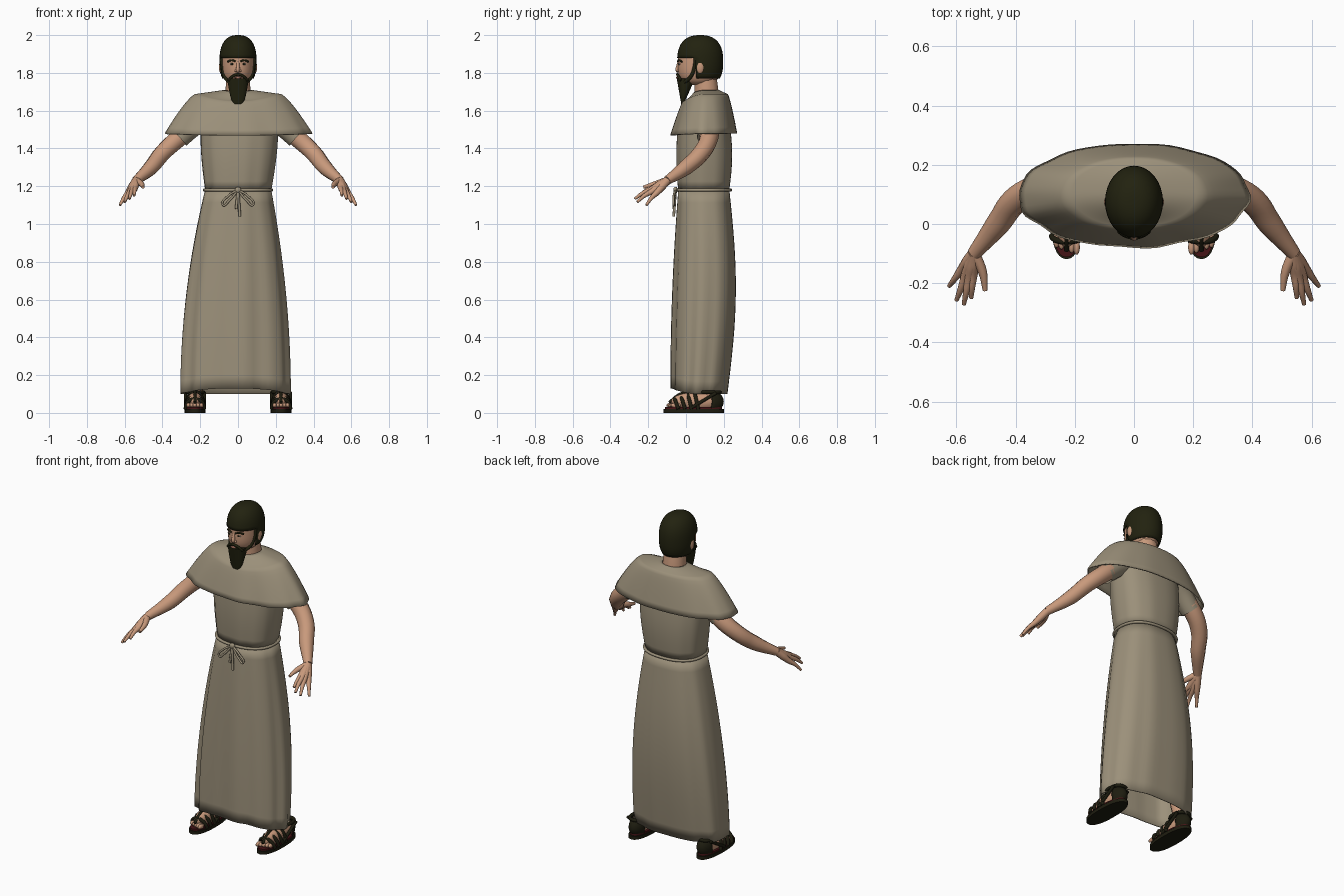
import bpy, bmesh
from math import sin, cos, pi, radians
from mathutils import Vector

if "Cube" in bpy.data.objects:
    bpy.data.objects.remove(bpy.data.objects["Cube"], do_unlink=True)


def material(name, red, green, blue):
    mat = bpy.data.materials.new(name)
    mat.use_nodes = True
    mat.diffuse_color = (red, green, blue, 1)
    shader = mat.node_tree.nodes["Principled BSDF"]
    shader.inputs["Base Color"].default_value = (red, green, blue, 1)
    return mat


CLOTH = material("tan cloth", .33, .28, .195)
SKIN = material("skin", .58, .32, .2)
HAIR = material("dark hair", .016, .016, .005)
LEATHER = material("dark leather", .013, .012, .005)
INSOLE = material("dark red insole", .06, .007, .008)
WHITE = material("eye white", .5, .42, .36)
LIP = material("lip", .4, .17, .12)
WAIST = 1.18
parts = []


def finish(obj, mirror):
    """Register a part and reflect it to the other side when paired."""
    if mirror:
        obj.modifiers.new("other side", 'MIRROR')
    parts.append(obj)
    return obj


def add(name, bm, mat, mirror=False, thickness=0):
    mesh = bpy.data.meshes.new(name)
    bm.to_mesh(mesh)
    bm.free()
    mesh.materials.append(mat)
    obj = bpy.data.objects.new(name, mesh)
    bpy.context.collection.objects.link(obj)
    if thickness:
        solid = obj.modifiers.new("thickness", 'SOLIDIFY')
        solid.thickness, solid.offset = thickness, -1
    return finish(obj, mirror)


def ring(width, front, back, height, front_lift=0, fold=0, centre=0, segments=64, power=.85):
    """Rounded oval cross-section with optional vertical folds."""
    def rounded(value):
        return abs(value) ** power * (1 if value > 0 else -1)

    middle, depth = (front + back) / 2, (back - front) / 2
    points = []
    for i in range(segments):
        angle = 2 * pi * i / segments
        across, along = rounded(cos(angle)), rounded(sin(angle))
        wave = cos(9 * angle + .6) + .6 * cos(14 * angle + 1)
        grow = 1 + fold * wave * (.7 - .3 * along)
        lift = front_lift * min(along, 0) ** 2
        points.append(Vector((centre + width * across * grow,
                              middle + depth * along * grow, height + lift)))
    return points


def shell(name, profile, steps, mat, caps=True, thickness=0, mirror=False):
    """Skin the cross-sections given by profile(t), t from bottom to top."""
    bm = bmesh.new()
    loops = [[bm.verts.new(p) for p in ring(**profile(k / steps))] for k in range(steps + 1)]
    for low, high in zip(loops, loops[1:]):
        for i in range(len(low)):
            j = (i + 1) % len(low)
            bm.faces.new((low[i], low[j], high[j], high[i]))
    if caps:
        bm.faces.new(loops[0][::-1])
        bm.faces.new(loops[-1])
    return add(name, bm, mat, mirror, thickness)


def tube(name, points, radii, mat, mirror=False, closed=False, caps=True):
    """Smooth tube through points; radii is one value or one per point."""
    if not isinstance(radii, list):
        radii = [radii] * len(points)
    curve = bpy.data.curves.new(name, 'CURVE')
    curve.dimensions = '3D'
    curve.bevel_depth, curve.bevel_resolution, curve.resolution_u = 1, 3, 5
    curve.use_fill_caps = caps
    spline = curve.splines.new('BEZIER')
    spline.bezier_points.add(len(points) - 1)
    spline.use_cyclic_u = closed
    for knot, point, radius in zip(spline.bezier_points, points, radii):
        knot.co, knot.radius = point, radius
        knot.handle_left_type = knot.handle_right_type = 'AUTO'
    curve.materials.append(mat)
    obj = bpy.data.objects.new(name, curve)
    bpy.context.collection.objects.link(obj)
    bpy.ops.object.select_all(action='DESELECT')
    obj.select_set(True)
    bpy.context.view_layer.objects.active = obj
    bpy.ops.object.convert(target='MESH')
    return finish(bpy.context.view_layer.objects.active, mirror)


def blob(name, location, size, mat, mirror=False, cut=None, thickness=0, boxy=2):
    """Ellipsoid, squarer in profile when boxy > 2; faces go where cut(centre) holds."""
    bm = bmesh.new()
    bmesh.ops.create_uvsphere(bm, u_segments=32, v_segments=24, radius=1)
    for v in bm.verts:
        v.co /= (v.co.xy.length ** boxy + abs(v.co.z) ** boxy) ** (1 / boxy)
    bmesh.ops.scale(bm, vec=size, verts=bm.verts)
    bmesh.ops.translate(bm, vec=location, verts=bm.verts)
    if cut:
        doomed = [f for f in bm.faces if cut(f.calc_center_median())]
        bmesh.ops.delete(bm, geom=doomed, context='FACES')
    return add(name, bm, mat, mirror, thickness)


# Robe: flared skirt, bodice and sloping cape
def skirt(t):
    flare = 1 - t * t
    return dict(width=.175 + .115 * flare, front=-.04 - .037 * flare,
                back=.23 - .01 * (1 - t) + .04 * sin(pi * t),
                height=.1 + (WAIST - .1) * t, front_lift=.03 * (1 - t),
                fold=.008 + .02 * flare, centre=-.018 * flare)


def bodice(t):
    swell = sin(pi * t)
    return dict(width=.175 + .03 * sin(.6 * pi * t), front=-.04 - .01 * swell,
                back=.23 + .015 * swell, height=WAIST + .37 * t,
                fold=.012 * (1 - t / 2), centre=.008 * t)


def cape(t):
    slope = 1 - max(0, 1 - t / .5) ** 1.3
    return dict(width=.39 - .32 * t, front=-.08 + .125 * t, back=.272 - .1 * t,
                height=1.48 + .185 * slope + .045 * t, front_lift=-.01 - .03 * sin(pi * t),
                fold=.016 * (1 - t) ** 2, power=.96)


shell("robe_skirt", skirt, 16, CLOTH, caps=False, thickness=.006)
shell("robe_bodice", bodice, 8, CLOTH, caps=False, thickness=.006)
shell("shoulder_cape", cape, 16, CLOTH, caps=False, thickness=.008)

# Cord belt with bow and hanging ends
tube("cord_belt", ring(.178, -.046, .237, WAIST, segments=32), .008, CLOTH, closed=True)
knot = Vector((0, -.055, WAIST))
blob("belt_knot", knot, (.017, .012, .017), CLOTH)
for side, name in ((-1, "right"), (1, "left")):
    reach = [(.05, -.03), (.08, -.08), (.05, -.06)]
    bow = [knot + Vector((x * side, -.01, z)) for x, z in reach]
    tube("bow_loop_" + name, [knot, *bow, knot], .006, CLOTH)
    hang = Vector((.01 * side, -.01, -.12 - .02 * side))
    tube("cord_end_" + name, [knot, knot + hang / 2, knot + hang], .007, CLOTH)


# Head, hair cap open around the face, and beard
def outside_hair(c):
    return c.z < 1.77 or (c.z < 1.88 and c.y < .06)


def beard(t):
    return dict(width=.02 + .037 * t ** .5, front=-.025 - .024 * t,
                back=-.012 + .06 * t, height=1.635 + .135 * t)


tube("neck", [(0, .11, 1.64), (0, .108, 1.71), (0, .1, 1.8)], [.07, .066, .06], SKIN)
blob("head", (0, .07, 1.85), (.085, .114, .115), SKIN, boxy=3)
blob("hair", (0, .075, 1.86), (.098, .122, .14), HAIR, cut=outside_hair, thickness=.01, boxy=2.5)
shell("beard", beard, 6, HAIR)
tube("moustache", [(x * .025, -.046 + .005 * x * x, 1.792 - .008 * x * x)
                   for x in range(-2, 3)], .007, HAIR)
blob("lips", (0, -.046, 1.775), (.018, .007, .006), LIP)
tube("nose", [(0, -.038, 1.86), (0, -.043, 1.835), (0, -.046, 1.815), (0, -.038, 1.805)],
     [.007, .009, .011, .008], SKIN)
blob("nostrils", (.011, -.04, 1.812), (.008, .008, .007), SKIN, mirror=True)
blob("eyes", (.031, -.035, 1.847), (.013, .005, .005), WHITE, mirror=True)
blob("irises", (.031, -.039, 1.847), (.006, .003, .005), HAIR, mirror=True)
tube("eyebrows", [(.013, -.043, 1.861), (.034, -.037, 1.867), (.055, -.021, 1.859)],
     .005, HAIR, mirror=True)
blob("ears", (.09, .075, 1.83), (.011, .02, .033), SKIN, mirror=True)
tube("sideburns", [(.084, .05, 1.88), (.08, .045, 1.83), (.07, .025, 1.78), (.045, -.01, 1.75)],
     .01, HAIR, mirror=True)

# Sleeves, arms and hands
wrist = Vector((.54, -.1, 1.23))
tube("sleeves", [(.17, .12, 1.57), (.24, .12, 1.52), (.31, .115, 1.455)],
     [.07, .062, .057], CLOTH, mirror=True, caps=False)
tube("arms", [(.2, .12, 1.55), (.32, .12, 1.45), (.4, .08, 1.375), (.46, 0, 1.3), wrist],
     [.055, .05, .046, .041, .024], SKIN, mirror=True)
index_tip, little_tip = Vector((.55, -.25, 1.15)), Vector((.625, -.21, 1.1))
for i in range(4):
    spread = i / 3
    tip = index_tip.lerp(little_tip, spread)
    tip.y -= .04 * sin(pi * spread)
    joints = [wrist.lerp(tip, step / 4) for step in range(5)]
    joints[3].z += .006
    tube("fingers_" + str(i + 1), joints, [.022, .021, .016, .011, .007], SKIN, mirror=True)
thumb_tip = Vector((.503, -.225, 1.195))
bend = wrist.lerp(thumb_tip, .5) - Vector((.01, 0, 0))
tube("thumbs", [wrist, bend, thumb_tip], [.02, .015, .008], SKIN, mirror=True)

# Feet and strapped sandals
FOOT = .228


def sole(t):
    return dict(width=.055, front=-.118, back=.2, height=.02 * t, centre=FOOT)


def insole(t):
    return dict(width=.05, front=-.112, back=.19, height=.02 + .01 * t, centre=FOOT)


shell("soles", sole, 1, LEATHER, mirror=True)
shell("insoles", insole, 1, INSOLE, mirror=True)
blob("feet", (FOOT, .06, .06), (.044, .14, .05), SKIN, mirror=True)
tube("ankles", [(FOOT, .13, .06), (.215, .12, .15), (.17, .1, .35)], .036, SKIN, mirror=True)
blob("heel_counters", (FOOT, .1, .06), (.052, .1, .07), LEATHER, mirror=True,
     cut=lambda c: c.y < .13 or c.z > .11 or c.z < .02, thickness=.006)
for i in range(5):
    blob("toes_" + str(i + 1), (FOOT - .034 + .017 * i, -.078 + .006 * i, .04),
         (.011, .026, .013), SKIN, mirror=True)
for i in range(4):
    arch = [pi * k / 6 for k in range(7)]
    tube("straps_" + str(i + 1), [(FOOT - .05 * cos(a), .065 - .035 * i - .02 * sin(a),
                                   .02 + (.09 - .012 * i) * sin(a)) for a in arch],
         .01, LEATHER, mirror=True)
tube("instep_straps", [(FOOT, -.09, .055), (FOOT, -.03, .1), (FOOT, .07, .12)],
     .008, LEATHER, mirror=True)
for side, name in ((-1, "inner"), (1, "outer")):
    tube("cross_straps_" + name, [(FOOT + .05 * side, y, .01 + .6 * y) for y in (.03, .09, .16)],
         .009, LEATHER, mirror=True)
tube("ankle_straps", ring(.044, .06, .18, .11, centre=FOOT, segments=12), .01, LEATHER,
     mirror=True, closed=True)

# Smooth shading with crisp edges
bpy.ops.object.select_all(action='DESELECT')
for part in parts:
    part.select_set(True)
bpy.context.view_layer.objects.active = parts[0]
bpy.ops.object.shade_smooth_by_angle(angle=radians(50))
